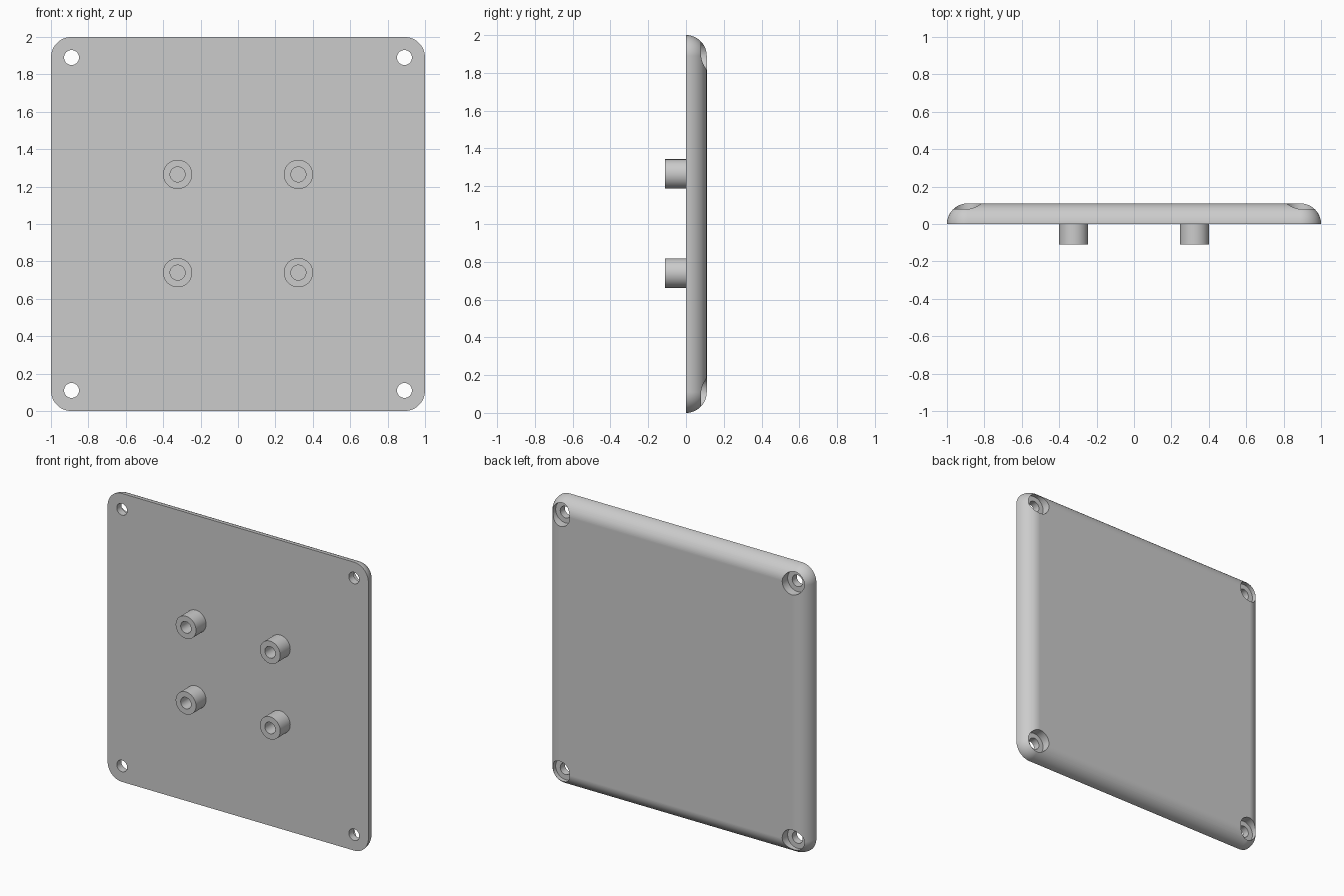
import bpy
import bmesh
from math import cos, sin, pi

cube = bpy.data.objects.get("Cube")
if cube:
    bpy.data.objects.remove(cube, do_unlink=True)

HALF, DEPTH = 1.0, 0.11          # plate half width, thickness and edge radius
CORE = HALF - DEPTH              # corner and screw hole centres
STEPS = 16                       # segments per quarter round

grey = bpy.data.materials.new("grey_plastic")
grey.use_nodes = True
colour = (0.6, 0.6, 0.6, 1)
grey.diffuse_color = colour
grey.node_tree.nodes["Principled BSDF"].inputs["Base Color"].default_value = colour


def make_object(name, bm):
    bmesh.ops.remove_doubles(bm, verts=bm.verts[:], dist=1e-5)
    bmesh.ops.recalc_face_normals(bm, faces=bm.faces[:])
    mesh = bpy.data.meshes.new(name)
    bm.to_mesh(mesh)
    bm.free()
    mesh.materials.append(grey)
    obj = bpy.data.objects.new(name, mesh)
    bpy.context.collection.objects.link(obj)
    return obj


def bridge(bm, a, b):
    for i in range(len(a)):
        j = (i + 1) % len(a)
        bm.faces.new((a[i], a[j], b[j], b[i]))


def lathe(name, profile, x, z, closed=False, sides=48):
    """Turn (radius, y) points about an axis along y."""
    bm = bmesh.new()
    rings = [[bm.verts.new((x + r * cos(2 * pi * i / sides), y,
                            z + r * sin(2 * pi * i / sides)))
              for i in range(sides)] for r, y in profile]
    for a, b in zip(rings, rings[1:]):
        bridge(bm, a, b)
    if closed:
        bm.faces.new(rings[0])
        bm.faces.new(rings[-1])
    return make_object(name, bm)


def select_only(obj):
    bpy.ops.object.select_all(action="DESELECT")
    obj.select_set(True)
    bpy.context.view_layer.objects.active = obj


def smooth(obj):
    select_only(obj)
    bpy.ops.object.shade_smooth_by_angle(angle=pi / 6)


# Plate: rounded square with a full quarter-round back edge
bm = bmesh.new()
corners = [(CORE, CORE), (-CORE, CORE), (-CORE, -CORE), (CORE, -CORE)]
rings = []
for k in range(STEPS):
    t = pi / 2 * k / STEPS
    ring = []
    for q, (cx, cz) in enumerate(corners):
        for i in range(STEPS + 1):
            a = pi / 2 * (q + i / STEPS)
            r = DEPTH * cos(t)
            ring.append(bm.verts.new((cx + r * cos(a), DEPTH * sin(t),
                                      HALF + cz + r * sin(a))))
    rings.append(ring)
for a, b in zip(rings, rings[1:]):
    bridge(bm, a, b)
bm.faces.new(rings[0])
back = [bm.verts.new((cx, DEPTH, HALF + cz)) for cx, cz in corners]
bm.faces.new(back)
n = STEPS + 1
for q in range(4):
    last = rings[-1][q * n:(q + 1) * n]
    for a, b in zip(last, last[1:]):
        bm.faces.new((a, b, back[q]))
    bm.faces.new((last[-1], rings[-1][(q + 1) * n % (4 * n)],
                  back[(q + 1) % 4], back[q]))
plate = make_object("plate", bm)

# Counterbored corner screw holes
bore = [(0.04, -0.05), (0.04, 0.05), (0.075, 0.05), (0.075, 0.2)]
for cx, cz in corners:
    cutter = lathe("screw_hole_cutter", bore, cx, HALF + cz, closed=True)
    cutter.hide_render = True
    cut = plate.modifiers.new("screw_hole", "BOOLEAN")
    cut.operation, cut.solver, cut.object = "DIFFERENCE", "EXACT", cutter
    select_only(plate)
    bpy.ops.object.modifier_apply(modifier=cut.name)
    bpy.data.objects.remove(cutter, do_unlink=True)
smooth(plate)
weighted = plate.modifiers.new("clean_shading", "WEIGHTED_NORMAL")
weighted.keep_sharp = True

# Hollow mounting posts on the front
post = [(0.078, 0.005), (0.078, -DEPTH), (0.04, -DEPTH), (0.04, 0.005)]
for side, x in (("left", 0.323), ("right", -0.323)):
    for level, z in (("lower", 0.74), ("upper", 1.265)):
        smooth(lathe(f"{level}_{side}_post", post, x, z))
